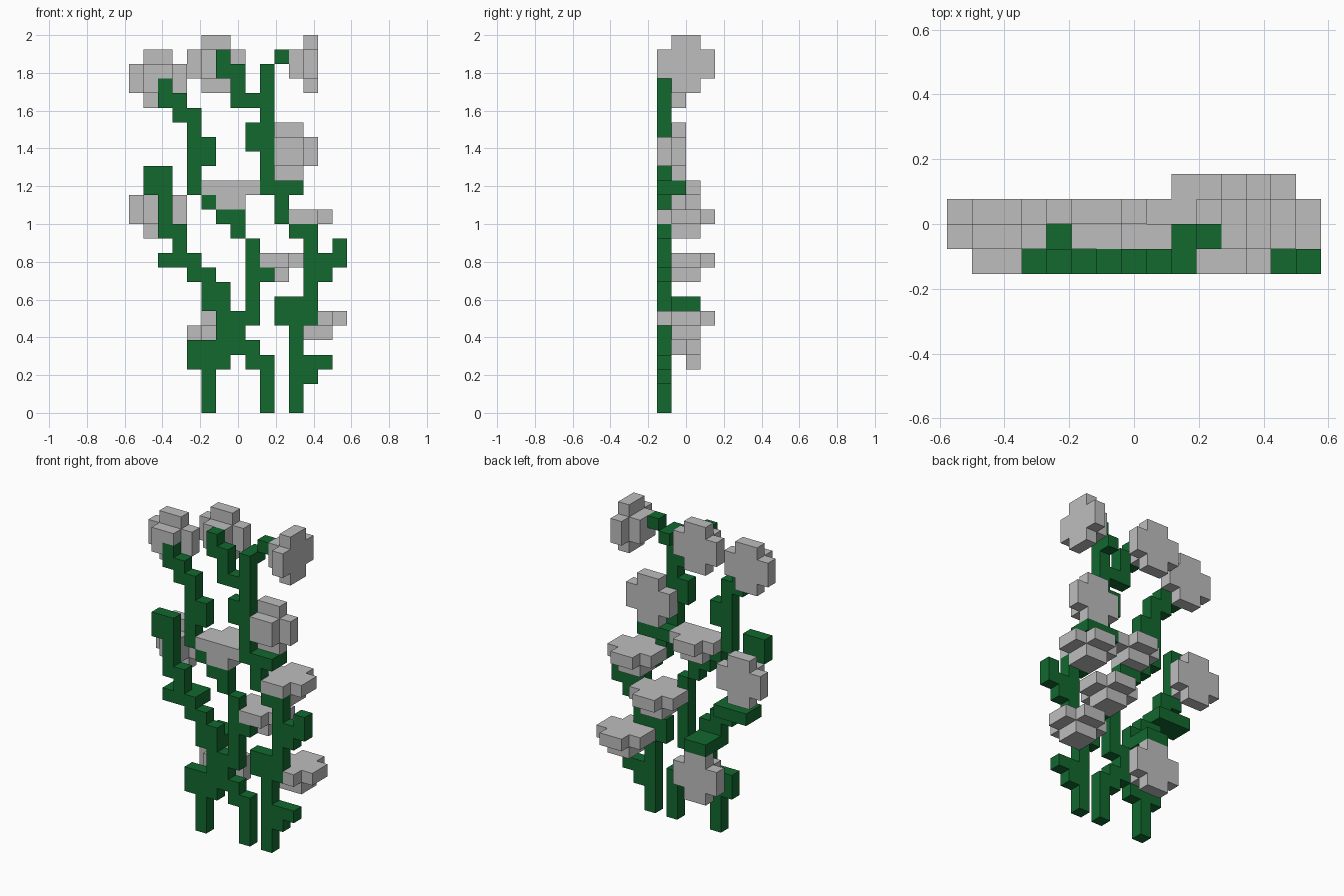
import bpy
import bmesh
from itertools import product
from mathutils import Vector

cube = bpy.data.objects.get("Cube")
if cube:
    bpy.data.objects.remove(cube, do_unlink=True)

CELL = 2 / 26                      # size of one block
ORIGIN = Vector((-7.5, -2, 0))     # grid corner, in blocks
X, Y, Z = range(3)
# Growth directions: left, right, front, back, down, up
STEPS = {"L": (X, -1), "R": (X, 1), "F": (Y, -1),
         "B": (Y, 1), "D": (Z, -1), "U": (Z, 1)}


def make_material(name, color):
    mat = bpy.data.materials.new(name)
    mat.use_nodes = True
    mat.diffuse_color = color
    mat.node_tree.nodes["Principled BSDF"].inputs["Base Color"].default_value = color
    return mat


def grow(x, z, rule):
    """Grow a stem block by block; brackets branch, small letters skip a block."""
    pos, branches = [x, 0, z], []
    cells = {tuple(pos)}
    for letter in rule:
        if letter == "[":
            branches.append(list(pos))
        elif letter == "]":
            pos = branches.pop()
        else:
            axis, step = STEPS[letter.upper()]
            pos[axis] += step
            if letter.isupper():
                cells.add(tuple(pos))
    return cells


def flower(corner, axis):
    """A rounded four by four plate with a small square boss behind it."""
    u, v = [a for a in range(3) if a != axis]
    cells = set()
    for a, b in product(range(4), repeat=2):
        inner_a, inner_b = a in (1, 2), b in (1, 2)
        cell = list(corner)
        cell[u] += a
        cell[v] += b
        if inner_a or inner_b:
            cells.add(tuple(cell))
        if inner_a and inner_b:
            cell[axis] -= 1
            cells.add(tuple(cell))
    return {c for c in cells if c[Y] >= 0}


def build(name, cells, solid, mat):
    """Skin the cells with faces wherever no other block touches them."""
    bm = bmesh.new()
    for cell in sorted(cells):
        for axis, step in STEPS.values():
            near = list(cell)
            near[axis] += step
            if tuple(near) in solid:
                continue
            out, across, along = Vector(), Vector(), Vector()
            out[axis] = step / 2
            across[(axis + 1) % 3] = 0.5
            along[(axis + 2) % 3] = step / 2
            mid = Vector(cell) + Vector((0.5, 0.5, 0.5)) + out + ORIGIN
            ring = (-across - along, across - along, across + along, along - across)
            bm.faces.new([bm.verts.new((mid + p) * CELL) for p in ring])
    bmesh.ops.remove_doubles(bm, verts=bm.verts, dist=CELL / 100)
    mesh = bpy.data.meshes.new(name)
    bm.to_mesh(mesh)
    bm.free()
    mesh.materials.append(mat)
    bpy.context.collection.objects.link(bpy.data.objects.new(name, mesh))


green = make_material("stem green", (0.006, 0.14, 0.028, 1))
grey = make_material("petal grey", (0.51, 0.515, 0.51, 1))

# Stems: starting column, starting height and growth rule
stems = {
    "lower_left_stem": grow(5, 0, "UUU[LU]RU[L][RUUL]UUU[BB][LBB]ULULU[BLLF]LUULUUUULD"),
    "middle_stem": grow(9, 0, "UUULUuUUUU[R]UUlUULuL"),
    "right_stem": grow(11, 0, "UU[RUR]UUUU[LU]UR[D]UU[RURU]UUUL"),
    "upper_left_stem": grow(4, 15, "UU[RU]UUULULU"),
    "upper_right_stem": grow(10, 13, "UU[B][RB]L[B]UUU[LU]UUU[LLUULU]UUBrU"),
}

# Flowers: plate corner and facing axis
flowers = {
    "top_left_flower": flower((0, 1, 21), Y),
    "middle_left_flower": flower((0, 2, 12), Y),
    "top_middle_flower": flower((4, 2, 22), Y),
    "lower_left_flower": flower((4, 2, 3), Y),
    "upper_right_flower": flower((9, 1, 16), Y),
    "top_right_flower": flower((12, 0, 22), X),
    "centre_flower": flower((5, -1, 15), Z),
    "right_high_flower": flower((10, 0, 13), Z),
    "right_middle_flower": flower((8, 0, 10), Z),
    "right_low_flower": flower((11, 0, 6), Z),
}

stem_cells = set().union(*stems.values())
flowers = {name: cells - stem_cells for name, cells in flowers.items()}
solid = stem_cells.union(*flowers.values())

for name, cells in stems.items():
    build(name, cells, solid, green)
for name, cells in flowers.items():
    build(name, cells, solid, grey)
